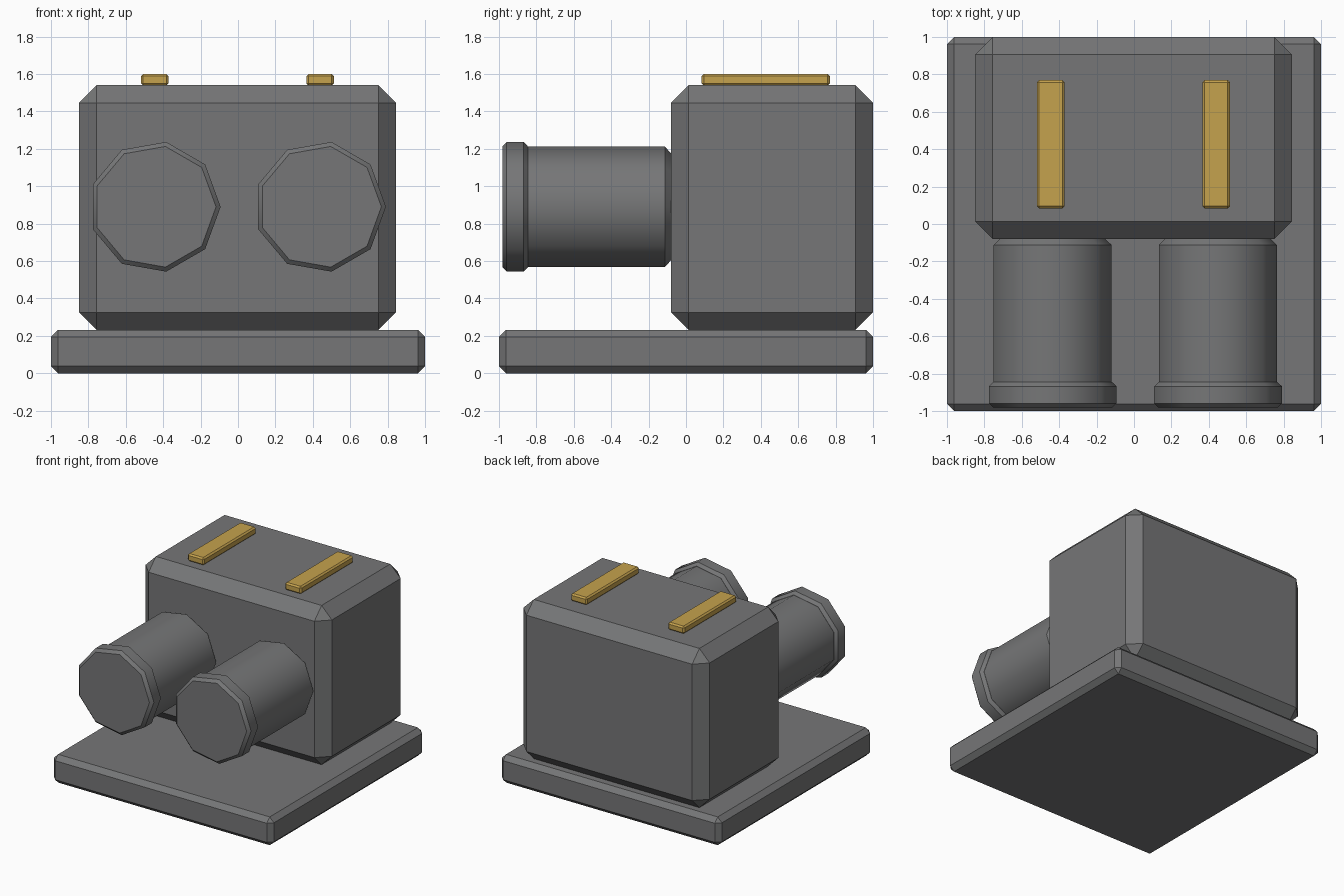
import bpy, math

if "Cube" in bpy.data.objects:
    bpy.data.objects.remove(bpy.data.objects["Cube"])

CX = -0.003  # shared centre line of the housing, barrels and bars


def material(name, colour):
    m = bpy.data.materials.new(name)
    m.diffuse_color = (*colour, 1)
    m.use_nodes = True
    m.node_tree.nodes["Principled BSDF"].inputs["Base Color"].default_value = m.diffuse_color
    return m


grey = material("dark_grey", (0.18, 0.182, 0.185))
gold = material("gold", (0.56, 0.36, 0.075))


def finish(name, mat, bevel, limit=50):
    ob = bpy.context.object
    ob.name = name
    ob.data.materials.append(mat)
    bpy.ops.object.transform_apply(location=False, rotation=True, scale=True)
    mod = ob.modifiers.new("chamfer", 'BEVEL')
    mod.width = bevel
    mod.segments = 1
    mod.limit_method = 'ANGLE'
    mod.angle_limit = math.radians(limit)
    bpy.ops.object.modifier_apply(modifier=mod.name)
    return ob


def box(name, lo, hi, bevel, mat):
    centre = [(a + b) / 2 for a, b in zip(lo, hi)]
    bpy.ops.mesh.primitive_cube_add(size=1, location=centre)
    bpy.context.object.scale = [b - a for a, b in zip(lo, hi)]
    return finish(name, mat, bevel)


def barrel(name, x, z, y0, y1, radius, bevel):
    # nine-sided cylinder along y with one corner pointing to +x
    bpy.ops.mesh.primitive_cylinder_add(
        vertices=9, radius=radius, depth=y1 - y0,
        location=(x, (y0 + y1) / 2, z), rotation=(math.pi / 2, 0, math.pi / 2))
    ob = bpy.context.object
    # the primitive starts at local +y, turn that corner to +x
    ob.rotation_euler = (math.pi / 2, math.pi / 2, 0)
    finish(name, grey, bevel)
    bpy.ops.object.shade_smooth_by_angle(angle=math.radians(42))


# base plate and housing
box("base_plate", (-1, -1, 0), (1, 1, 0.232), 0.038, grey)
box("housing", (CX - 0.847, -0.08, 0.232), (CX + 0.847, 1, 1.54), 0.094, grey)

for side, s in (("left", -1), ("right", 1)):
    # barrel, front rim and top bar
    x = CX + s * 0.442
    barrel(side + "_barrel", x, 0.89, -0.92, -0.077, 0.326, 0.036)
    barrel(side + "_barrel_rim", x, 0.89, -0.982, -0.845, 0.352, 0.023)
    box(side + "_top_bar", (CX + s * 0.442 - 0.074, 0.083, 1.538),
        (CX + s * 0.442 + 0.074, 0.769, 1.6), 0.012, gold)
